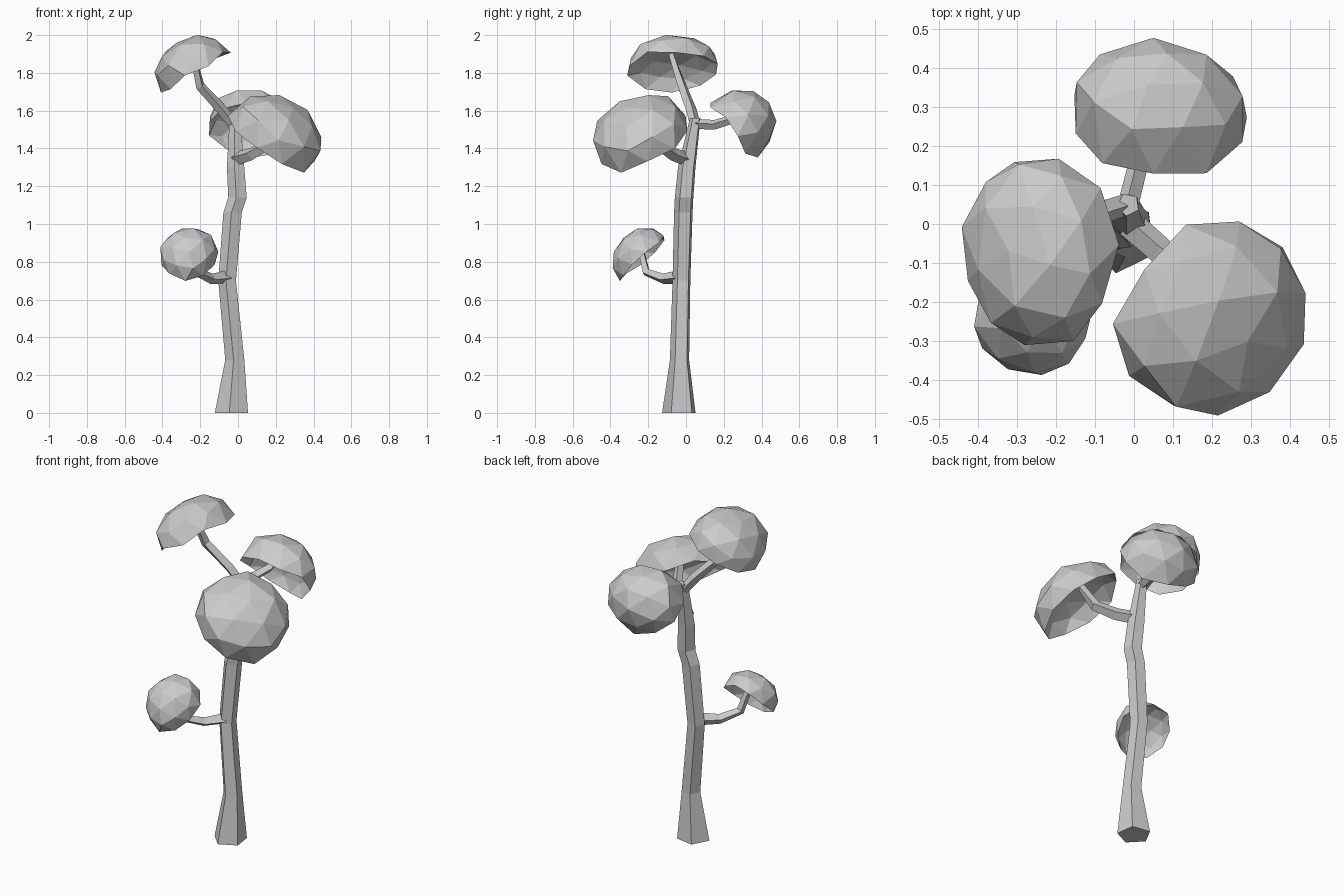
import bpy, bmesh, math, random
from mathutils import Vector, Matrix

if "Cube" in bpy.data.objects:
    bpy.data.objects.remove(bpy.data.objects["Cube"])

random.seed(4)


def finish(name, bm):
    bmesh.ops.recalc_face_normals(bm, faces=bm.faces)
    me = bpy.data.meshes.new(name)
    bm.to_mesh(me)
    bm.free()
    ob = bpy.data.objects.new(name, me)
    bpy.context.collection.objects.link(ob)
    return ob


def limb(name, path, radii, sides=5, start=-100, flat=False):
    """Tapered faceted tube along a path; flat keeps every ring horizontal."""
    bm = bmesh.new()
    pts = [Vector(p) for p in path]
    rings = []
    for i, (p, r) in enumerate(zip(pts, radii)):
        d = (pts[min(i + 1, len(pts) - 1)] - pts[max(i - 1, 0)]).normalized()
        if flat:
            u, v = Vector((1, 0, 0)), Vector((0, 1, 0))
        else:
            u = Vector((0, 0, 1)).cross(d).normalized()
            v = d.cross(u)
        ring = []
        for k in range(sides):
            a = math.radians(start + 360 * k / sides)
            ring.append(bm.verts.new(p + r * (math.cos(a) * u + math.sin(a) * v)))
        rings.append(ring)
    for a, b in zip(rings, rings[1:]):
        for k in range(sides):
            j = (k + 1) % sides
            bm.faces.new((a[k], a[j], b[j], b[k]))
    bm.faces.new(rings[0][::-1])
    bm.faces.new(rings[-1])
    return finish(name, bm)


def canopy(name, center, axis, across, along, height):
    """Faceted cap: an icosphere whose lower half is folded up into a hollow."""
    bm = bmesh.new()
    bmesh.ops.create_icosphere(bm, subdivisions=2, radius=1.01)
    for v in bm.verts:
        if v.co.z < -0.01:
            v.co.z *= -0.62
            v.co.x *= 0.95
            v.co.y *= 0.95
        elif v.co.z < 0.01:
            v.co *= random.uniform(0.95, 1.04)   # uneven rim
            v.co.z += random.uniform(-0.12, 0.1)
        else:
            # full shoulders, slightly irregular
            side = math.hypot(v.co.x, v.co.y)
            v.co *= 1 + 0.07 * (2 * side * v.co.z) ** 2 + random.uniform(-.04, .03)
    n = Vector(axis).normalized()
    u = Vector((0, 0, 1)).cross(n).normalized()
    w = n.cross(u)
    turn = Matrix((u, w, n)).transposed().to_4x4()
    bm.transform(Matrix.Translation(center) @ turn
                 @ Matrix.Diagonal((across, along, height, 1)))
    return finish(name, bm)


# Trunk: five sides, flared foot, gentle bends
limb("trunk",
     [(-.03, -.034, 0), (-.014, -.032, .28), (-.055, -.022, .70),
      (-.026, -.012, 1.06), (0, -.008, 1.14), (-.01, .006, 1.3),
      (-.015, .05, 1.56)],
     [.094, .054, .05, .052, .052, .049, .03], flat=True)

# Branches
limb("low_branch",
     [(-.06, -.035, .72), (-.14, -.12, .71), (-.215, -.21, .745), (-.25, -.24, .87)],
     [.036, .028, .024, .018], sides=4)
limb("front_branch",
     [(-.01, 0, 1.345), (.07, -.07, 1.37), (.16, -.14, 1.42), (.19, -.22, 1.56)],
     [.037, .035, .03, .022], sides=4)
limb("back_branch",
     [(-.015, .05, 1.53), (.01, .15, 1.525), (.045, .23, 1.55), (.06, .33, 1.6)],
     [.027, .026, .024, .018], sides=4)
limb("top_branch",
     [(-.02, .05, 1.52), (-.08, .03, 1.6), (-.2, -.02, 1.73), (-.24, -.08, 1.9)],
     [.028, .029, .026, .018], sides=4)

# Leaf canopies
canopy("top_canopy", (-.233, -.065, 1.812), (-.51, -.03, .86), .245, .208, .174)
canopy("front_canopy", (.188, -.23, 1.453), (.5, -.35, .79), .26, .258, .207)
canopy("back_canopy", (.064, .253, 1.505), (.09, .8, .6), .23, .19, .225)
canopy("low_canopy", (-.26, -.228, .82), (-.1, -.68, .72), .155, .165, .143)
